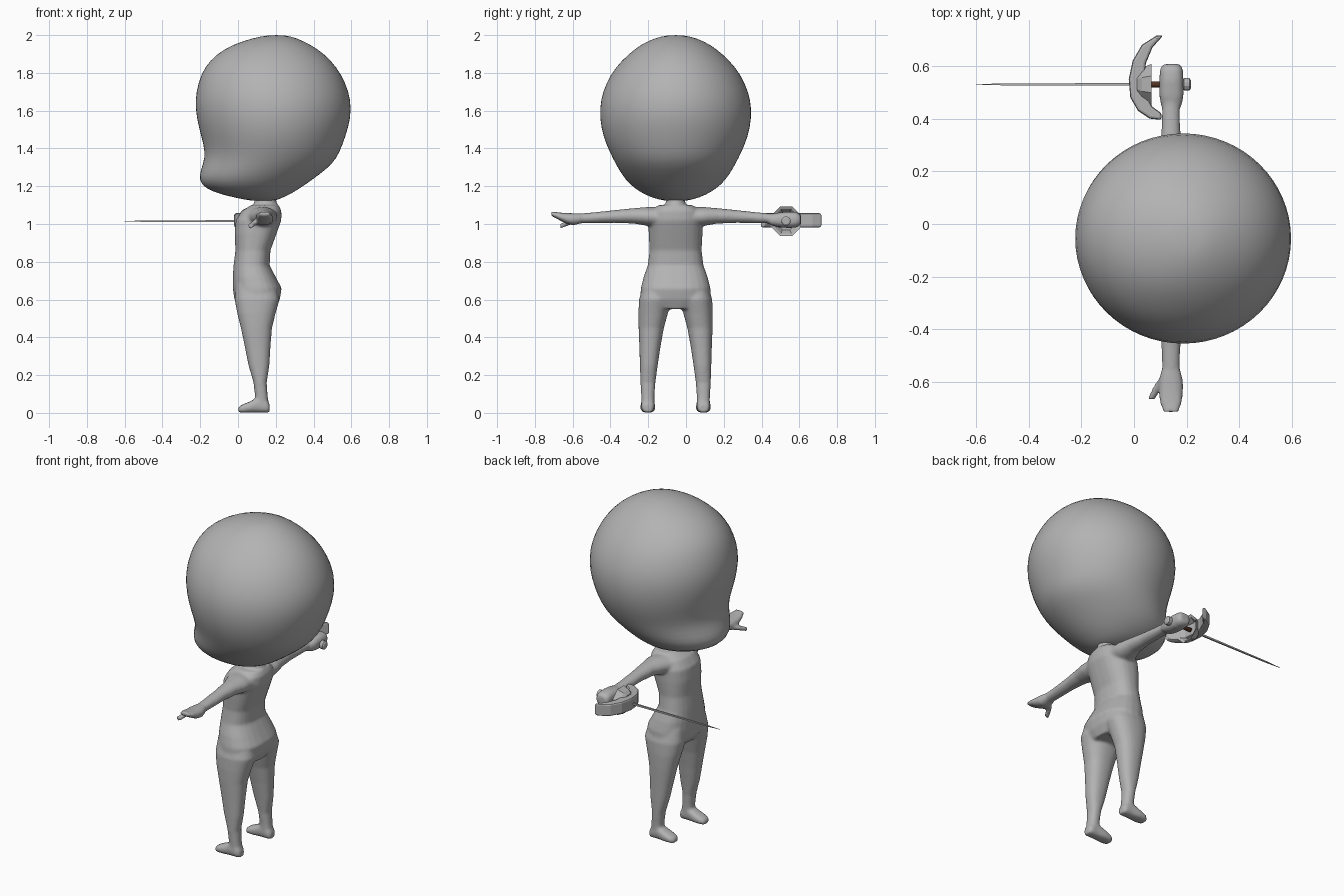
import bpy
import bmesh
from math import cos, sin, pi, copysign
from mathutils import Vector

cube = bpy.data.objects.get("Cube")
if cube:
    bpy.data.objects.remove(cube)

MID = -0.055        # y of the figure's plane of symmetry
SWORD_Y, SWORD_Z = 0.53, 1.015


def material(name, rgb):
    m = bpy.data.materials.new(name)
    m.use_nodes = True
    m.diffuse_color = (*rgb, 1)
    m.node_tree.nodes["Principled BSDF"].inputs["Base Color"].default_value = (*rgb, 1)
    return m


grey = material("plain grey", (0.45, 0.45, 0.45))
brown = material("grip brown", (0.09, 0.035, 0.018))


def loft(bm, axis, rings, segs=24, power=2.0):
    """Skin rings (position, centre a, half a, centre b, half b) along an axis."""
    order = {"x": (2, 0, 1), "y": (0, 2, 1), "z": (0, 1, 2)}[axis]
    loops = []
    for t, ca, ra, cb, rb in rings:
        loop = []
        for i in range(segs):
            ang = 2 * pi * (i + 0.5) / segs
            c, s = cos(ang), sin(ang)
            a = ca + ra * copysign(abs(c) ** (2 / power), c)
            b = cb + rb * copysign(abs(s) ** (2 / power), s)
            co = {"x": (t, a, b), "y": (a, t, b), "z": (a, b, t)}[axis]
            loop.append(bm.verts.new(co))
        loops.append(loop)
    for lo, hi in zip(loops, loops[1:]):
        for i in range(segs):
            j = (i + 1) % segs
            bm.faces.new((lo[i], lo[j], hi[j], hi[i]))
    bm.faces.new(loops[0][::-1])
    bm.faces.new(loops[-1])


def finish(bm, name, mat, smooth=True):
    bmesh.ops.recalc_face_normals(bm, faces=bm.faces)
    for f in bm.faces:
        f.smooth = smooth
    mesh = bpy.data.meshes.new(name)
    bm.to_mesh(mesh)
    bm.free()
    mesh.materials.append(mat)
    ob = bpy.data.objects.new(name, mesh)
    bpy.context.collection.objects.link(ob)
    return ob


def spans(rows):
    """Turn (z, front x, back x, half width) rows into rings round MID."""
    return [(z, (f + b) / 2, (b - f) / 2, MID, w) for z, f, b, w in rows]


# Head: big egg with a small chin at the front (-x)
bm = bmesh.new()
loft(bm, "z", spans([
    (1.12, .08, .19, .05), (1.14, -.02, .24, .13), (1.17, -.14, .30, .19),
    (1.21, -.2, .36, .245), (1.26, -.208, .43, .285), (1.32, -.185, .505, .32),
    (1.38, -.175, .54, .35), (1.46, -.195, .57, .385), (1.56, -.222, .6, .405),
    (1.66, -.23, .6, .4), (1.75, -.212, .57, .368), (1.83, -.18, .525, .32),
    (1.9, -.115, .46, .25), (1.95, -.03, .385, .185), (1.985, .08, .31, .11),
    (2.0, .16, .25, .04)]), segs=32)
head = finish(bm, "head", grey)
head.modifiers.new("smooth", "SUBSURF").levels = 1
head.modifiers["smooth"].render_levels = 1

# Torso and neck
bm = bmesh.new()
loft(bm, "z", spans([
    (.55, .02, .2, .11), (.6, -.02, .222, .188), (.66, -.028, .232, .185),
    (.72, -.028, .2, .17), (.78, -.024, .168, .148), (.86, -.014, .172, .138),
    (.95, -.018, .205, .143), (1.02, -.012, .23, .145), (1.07, .02, .23, .13),
    (1.1, .07, .215, .09)]), power=2.4)
loft(bm, "z", spans([(1.05, .08, .21, .06), (1.16, .09, .2, .045)]))

for side in (-1, 1):
    def at(offset):
        return MID + side * offset

    # Leg: (height, front x, back x, inner offset, outer offset)
    loft(bm, "z", [
        (z, (f + b) / 2, (b - f) / 2, at((i + o) / 2), (o - i) / 2)
        for z, f, b, i, o in [
            (.03, .09, .165, .112, .18), (.09, .09, .157, .112, .182),
            (.16, .082, .152, .107, .186), (.25, .056, .166, .095, .189),
            (.35, .036, .172, .08, .192), (.45, .015, .18, .062, .196),
            (.53, -.005, .2, .04, .197), (.6, -.018, .22, .02, .194),
            (.68, -.01, .2, .03, .17)]], power=2.3)

    # Foot: heel to toe
    loft(bm, "x", [
        (x, at(.147), w, h / 2 + .001, h / 2) for x, w, h in [
            (.168, .022, .045), (.155, .034, .065), (.11, .036, .085),
            (.06, .04, .058), (.02, .036, .042), (.002, .022, .03)]], power=2.6)

    # Arm: shoulder to wrist
    loft(bm, "y", [
        (at(d), cx, rx, cz, rz) for d, cx, rx, cz, rz in [
            (.08, .12, .09, 1.035, .055), (.15, .135, .072, 1.04, .05),
            (.22, .14, .052, 1.043, .041), (.32, .14, .04, 1.04, .034),
            (.42, .14, .036, 1.034, .029), (.5, .14, .034, 1.03, .026),
            (.55, .14, .04, 1.025, .03)]])

# Open hand with fingers curling up and a thumb reaching forward
loft(bm, "y", [
    (MID - d, .14, rx, cz, rz) for d, rx, cz, rz in [
        (.5, .036, 1.03, .026), (.54, .046, 1.025, .032), (.58, .046, 1.03, .028),
        (.62, .043, 1.042, .019), (.658, .03, 1.055, .012)]], power=2.4)
loft(bm, "y", [
    (MID - d, cx, .016, cz, .015) for d, cx, cz in [
        (.52, .12, 1.02), (.56, .09, 1.008), (.61, .066, .99)]], segs=12)

# Closed hand round the sword grip
loft(bm, "y", [
    (MID + d, .142, rx, 1.022, rz) for d, rx, rz in [
        (.5, .038, .028), (.54, .046, .038), (.6, .046, .044),
        (.64, .044, .04), (.662, .034, .028)]], power=2.5)

body = finish(bm, "body", grey)
remesh = body.modifiers.new("merge", "REMESH")
remesh.mode = "VOXEL"
remesh.voxel_size = 0.008
remesh.use_smooth_shade = True
relax = body.modifiers.new("relax", "SMOOTH")
relax.factor = 0.5
relax.iterations = 6


def sword_part(name, rows, mat, segs, smooth):
    """Turned part on the sword's axis: (x, half y, half z) rows."""
    part = bmesh.new()
    loft(part, "x", [(x, SWORD_Y, a, SWORD_Z, b) for x, a, b in rows], segs)
    return finish(part, name, mat, smooth)


sword_part("sword_blade", [(-.6, .001, .001), (-.5, .005, .005),
                           (.03, .007, .008)], grey, 4, False)
sword_part("sword_grip", [(.005, .012, .012), (.19, .012, .012)], brown, 12, True)
sword_part("sword_pommel", [(.185, .016, .016), (.19, .025, .025),
                            (.21, .025, .025), (.216, .016, .016)], grey, 12, False)
sword_part("sword_cup", [(.012, .05, .05), (.03, .068, .068), (.066, .084, .084),
                         (.06, .07, .07), (.03, .05, .05)], grey, 8, False)

# Crescent hand guard, drawn in plan and extruded upwards
outer = [(.085, .715), (.03, .68), (-.005, .62), (-.02, .55), (-.014, .48),
         (.015, .43), (.06, .4), (.105, .395)]
inner = [(.105, .42), (.07, .445), (.045, .49), (.04, .55), (.045, .61),
         (.07, .67), (.112, .717)]
bm = bmesh.new()
plan = bm.faces.new([bm.verts.new((x, y, SWORD_Z - .033)) for x, y in outer + inner])
top = bmesh.ops.extrude_face_region(bm, geom=[plan])["geom"]
bmesh.ops.translate(bm, vec=Vector((0, 0, .075)),
                    verts=[v for v in top if isinstance(v, bmesh.types.BMVert)])
guard = finish(bm, "sword_guard", grey, False)
edge = guard.modifiers.new("soft edges", "BEVEL")
edge.width = 0.012
edge.segments = 2
